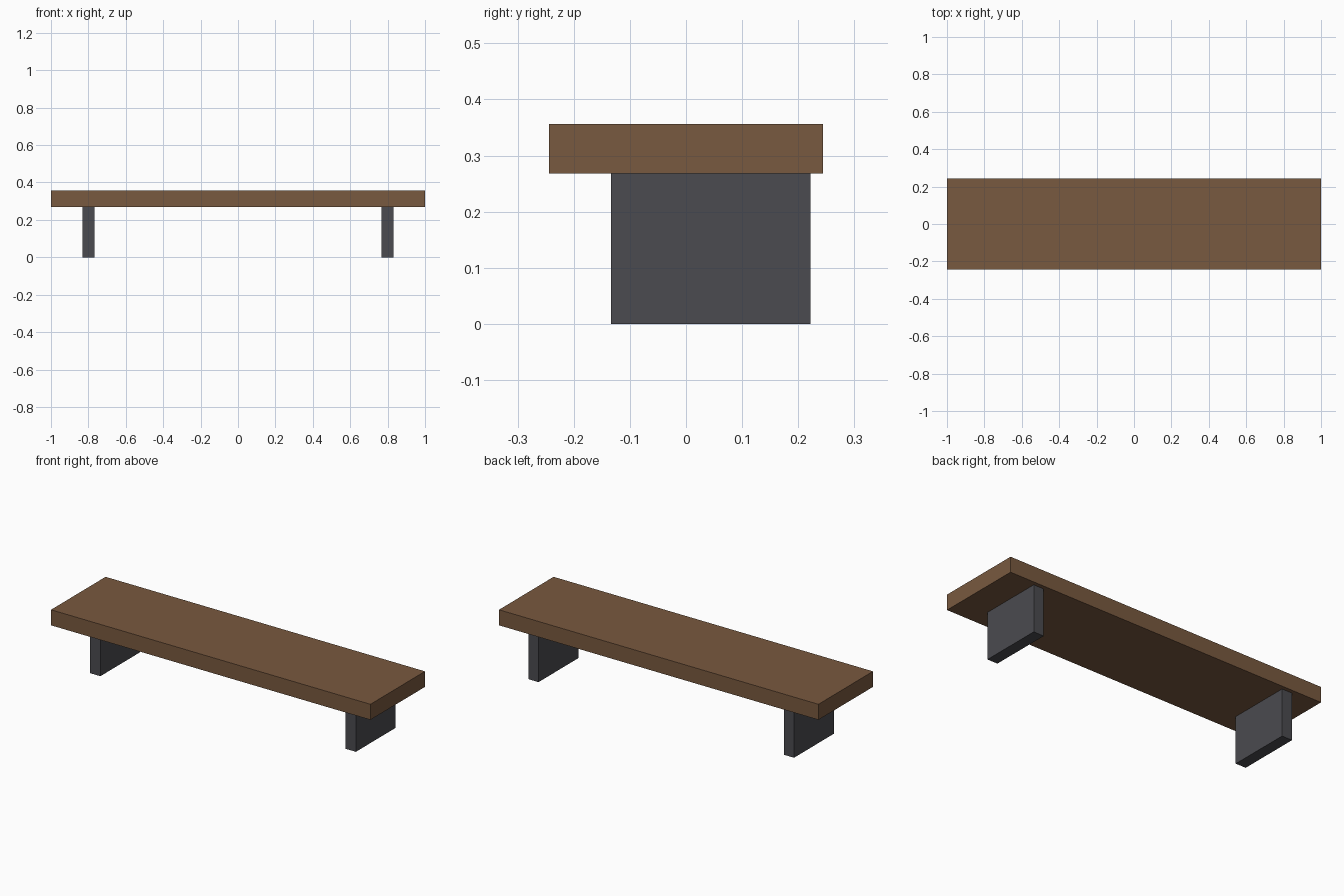
import bpy

if "Cube" in bpy.data.objects:
    bpy.data.objects.remove(bpy.data.objects["Cube"])


def material(name, color):
    mat = bpy.data.materials.new(name)
    mat.diffuse_color = (*color, 1)
    mat.use_nodes = True
    mat.node_tree.nodes["Principled BSDF"].inputs["Base Color"].default_value = mat.diffuse_color
    return mat


def box(name, low, high, mat):
    center = [(a + b) / 2 for a, b in zip(low, high)]
    bpy.ops.mesh.primitive_cube_add(size=1, location=center)
    obj = bpy.context.object
    obj.name = name
    obj.scale = [b - a for a, b in zip(low, high)]
    bpy.ops.object.transform_apply(location=False, rotation=False, scale=True)
    obj.data.materials.append(mat)
    return obj


wood = material("brown_wood", (0.19, 0.10, 0.05))
metal = material("dark_grey", (0.07, 0.07, 0.08))

SEAT_BOTTOM, SEAT_TOP = 0.268, 0.356

# Thick plank seat
box("seat", (-1, -0.244, SEAT_BOTTOM), (1, 0.244, SEAT_TOP), wood)

# Two slab legs, set toward the back of the seat
for side, x in (("left", -0.8), ("right", 0.8)):
    box(f"{side}_leg", (x - 0.032, -0.134, 0), (x + 0.032, 0.222, SEAT_BOTTOM), metal)
